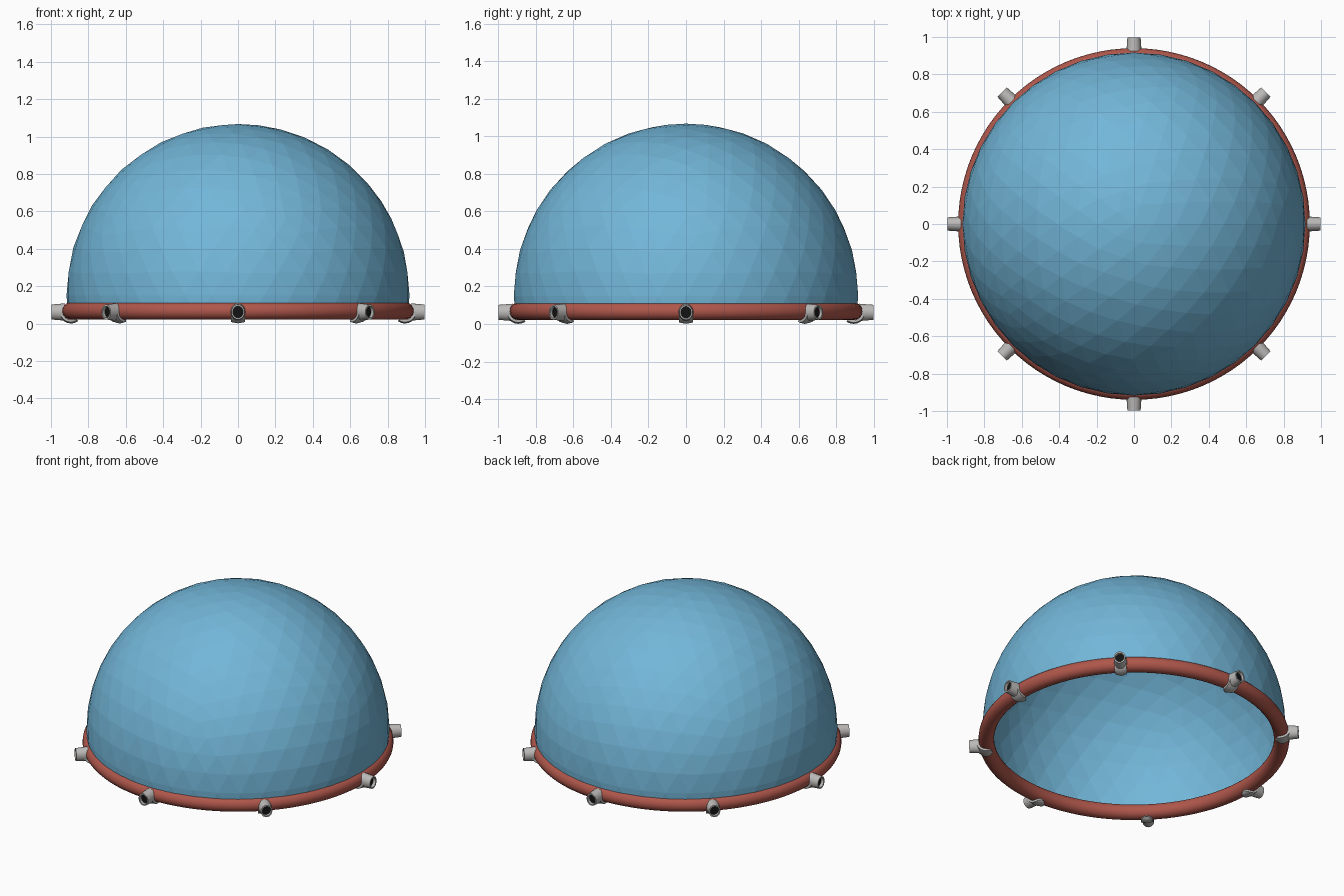
import bpy, bmesh, math
from mathutils import Matrix

if "Cube" in bpy.data.objects:
    bpy.data.objects.remove(bpy.data.objects["Cube"])

RING_R, RING_r, RING_Z = 0.893, 0.047, 0.068
DOME_R, DOME_Z = 0.917, 0.15


def material(name, rgb):
    m = bpy.data.materials.new(name)
    m.diffuse_color = (*rgb, 1)
    m.use_nodes = True
    m.node_tree.nodes["Principled BSDF"].inputs["Base Color"].default_value = m.diffuse_color
    return m


blue = material("sky blue", (0.17, 0.47, 0.69))
red = material("brick red", (0.43, 0.095, 0.07))
grey = material("light grey", (0.5, 0.49, 0.48))
black = material("black", (0.006, 0.006, 0.006))


def add_object(name, bm, mat, smooth=False):
    me = bpy.data.meshes.new(name)
    bm.to_mesh(me)
    bm.free()
    me.materials.append(mat)
    ob = bpy.data.objects.new(name, me)
    bpy.context.collection.objects.link(ob)
    if smooth:
        bpy.context.view_layer.objects.active = ob
        bpy.ops.object.select_all(action='DESELECT')
        ob.select_set(True)
        bpy.ops.object.shade_smooth_by_angle(angle=math.radians(40))
    return ob


def grid_surface(bm, rows, wrap_rows, wrap_cols):
    """Skin a grid of points with quads."""
    v = [[bm.verts.new(p) for p in row] for row in rows]
    n, m = len(v), len(v[0])
    for i in range(n if wrap_rows else n - 1):
        for j in range(m if wrap_cols else m - 1):
            a, b = (i + 1) % n, (j + 1) % m
            bm.faces.new((v[i][j], v[a][j], v[a][b], v[i][b]))
    bmesh.ops.recalc_face_normals(bm, faces=bm.faces)


# Faceted geodesic dome, open underneath
bm = bmesh.new()
bmesh.ops.create_icosphere(bm, subdivisions=4, radius=DOME_R,
                           matrix=Matrix.Translation((0, 0, DOME_Z)))
bmesh.ops.bisect_plane(bm, geom=bm.verts[:] + bm.edges[:] + bm.faces[:],
                       plane_co=(0, 0, RING_Z), plane_no=(0, 0, 1), clear_inner=True)
add_object("dome", bm, blue)

# Round base ring
bpy.ops.mesh.primitive_torus_add(major_radius=RING_R, minor_radius=RING_r,
                                 major_segments=96, minor_segments=20,
                                 location=(0, 0, RING_Z))
ring = bpy.context.object
ring.name = "base_ring"
ring.data.materials.append(red)
bpy.ops.object.shade_smooth_by_angle(angle=math.radians(40))


def circle_yz(x, r, n=20):
    return [(x, 0.88 * r * math.cos(2 * math.pi * k / n),
             RING_Z - 0.006 + r * math.sin(2 * math.pi * k / n)) for k in range(n)]


# Eight outlets: open tube, tongue wrapping under the ring, dark bore
for i in range(8):
    turn = Matrix.Rotation(i * math.pi / 4, 4, 'Z')

    bm = bmesh.new()
    grid_surface(bm, [circle_yz(0.925, 0.046), circle_yz(0.998, 0.04),
                      circle_yz(0.998, 0.031), circle_yz(0.95, 0.031)], False, True)
    add_object(f"outlet_tube_{i}", bm, grey, True).matrix_world = turn

    # Tongue section sweeps from the outer side to beneath the ring
    bm = bmesh.new()
    rows = []
    steps = 12
    for k in range(steps + 1):
        t = k / steps
        a = math.radians(-10 - 115 * t)
        w = 0.037 * math.sqrt(max(0.02, 1 - max(0, (t - 0.6) / 0.4) ** 2))
        row = []
        for r, y in ((RING_r, -w), (0.06, -w), (0.067, 0), (0.06, w), (RING_r, w)):
            row.append((RING_R + r * math.cos(a), y, RING_Z + r * math.sin(a)))
        rows.append(row)
    grid_surface(bm, rows, False, True)
    add_object(f"outlet_tongue_{i}", bm, grey, True).matrix_world = turn

    bm = bmesh.new()
    bm.faces.new([bm.verts.new(p) for p in circle_yz(0.978, 0.0315)])
    add_object(f"outlet_bore_{i}", bm, black).matrix_world = turn
